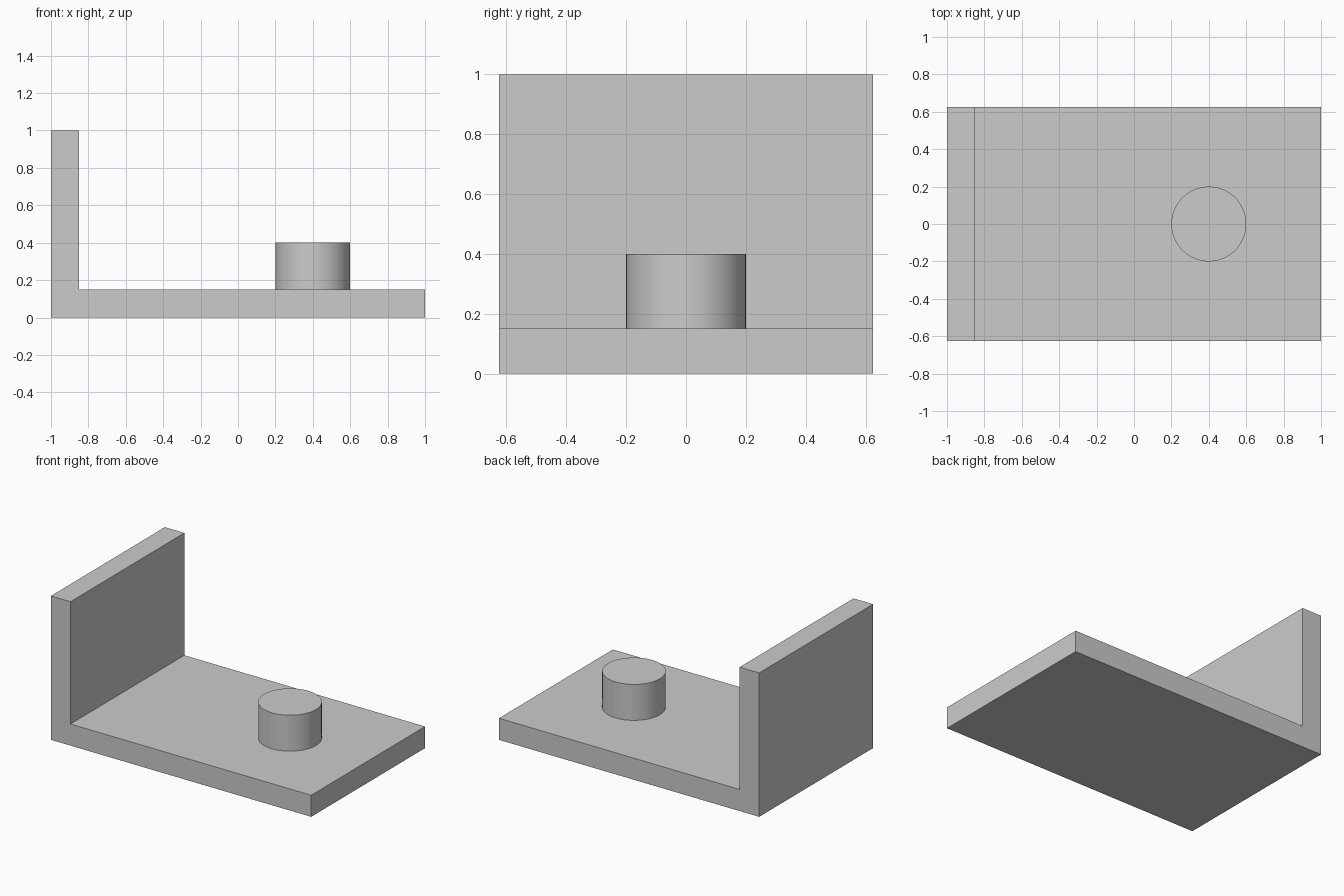
import bpy, bmesh, math
from mathutils import Vector

if "Cube" in bpy.data.objects:
    bpy.data.objects.remove(bpy.data.objects["Cube"], do_unlink=True)

LENGTH, WIDTH, HEIGHT, THICK = 2.0, 1.25, 1.0, 0.15
PEG_X, PEG_RADIUS, PEG_TOP = 0.4, 0.2, 0.4

grey = bpy.data.materials.new("plain grey")
grey.use_nodes = True
colour = (0.6, 0.6, 0.6, 1)
grey.diffuse_color = colour
grey.node_tree.nodes["Principled BSDF"].inputs["Base Color"].default_value = colour


def extrude_outline(name, outline, direction):
    """Solid made by sweeping a closed outline along a direction."""
    bm = bmesh.new()
    base = bm.faces.new([bm.verts.new(p) for p in outline])
    swept = bmesh.ops.extrude_face_region(bm, geom=[base], use_keep_orig=True)
    moved = [g for g in swept["geom"] if isinstance(g, bmesh.types.BMVert)]
    bmesh.ops.translate(bm, verts=moved, vec=Vector(direction))
    bmesh.ops.recalc_face_normals(bm, faces=bm.faces)
    mesh = bpy.data.meshes.new(name)
    bm.to_mesh(mesh)
    bm.free()
    mesh.materials.append(grey)
    obj = bpy.data.objects.new(name, mesh)
    bpy.context.collection.objects.link(obj)
    return obj


# L-shaped bracket: floor plate and upright wall in one piece
left, right, front = -LENGTH / 2, LENGTH / 2, -WIDTH / 2
profile = [(left, 0), (right, 0), (right, THICK), (left + THICK, THICK),
           (left + THICK, HEIGHT), (left, HEIGHT)]
extrude_outline("bracket", [(x, front, z) for x, z in profile], (0, WIDTH, 0))

# Round peg standing on the floor plate
SIDES = 64
angles = [math.tau * i / SIDES for i in range(SIDES)]
circle = [(PEG_X + PEG_RADIUS * math.cos(a), PEG_RADIUS * math.sin(a), THICK)
          for a in angles]
peg = extrude_outline("peg", circle, (0, 0, PEG_TOP - THICK))

# Smooth the round side, keep the rim sharp
bpy.ops.object.select_all(action="DESELECT")
peg.select_set(True)
bpy.context.view_layer.objects.active = peg
bpy.ops.object.shade_smooth_by_angle(angle=math.radians(30))
